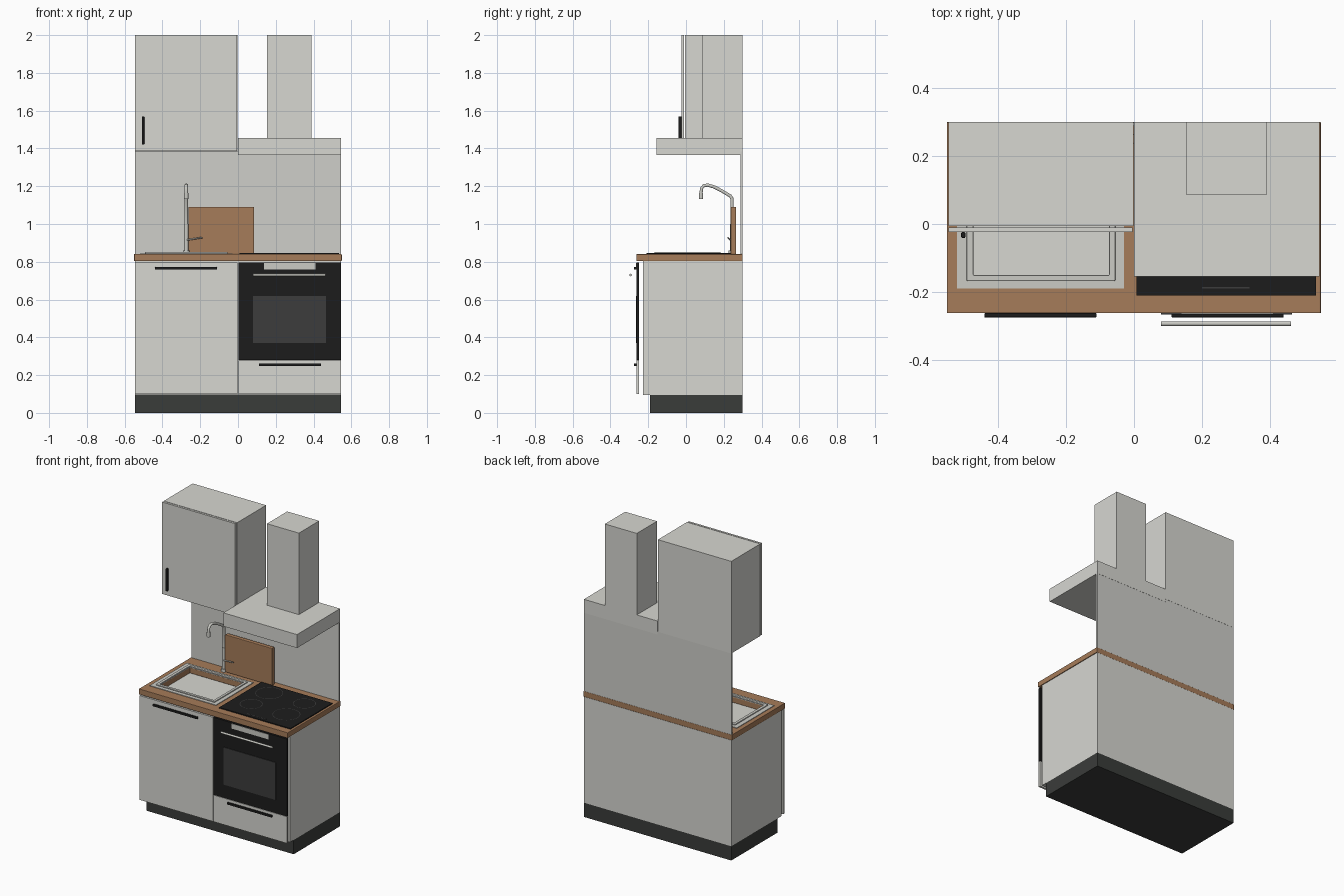
import bpy, bmesh, math
from mathutils import Vector

if "Cube" in bpy.data.objects:
    bpy.data.objects.remove(bpy.data.objects["Cube"], do_unlink=True)


def material(name, r, g, b):
    m = bpy.data.materials.new(name)
    m.use_nodes = True
    m.diffuse_color = (r, g, b, 1)
    m.node_tree.nodes["Principled BSDF"].inputs["Base Color"].default_value = (r, g, b, 1)
    return m


WHITE = material("warm white", 0.68, 0.68, 0.64)
SPLASH = material("pale grey", 0.62, 0.62, 0.59)
WOOD = material("wood brown", 0.38, 0.2, 0.1)
BLACK = material("black", 0.012, 0.012, 0.012)
PLINTH = material("charcoal", 0.042, 0.045, 0.042)
GLASS = material("smoked glass", 0.045, 0.045, 0.045)
METAL = material("brushed metal", 0.6, 0.6, 0.56)


def finish(name, bm, mat, bevel=0.0, smooth=False):
    bmesh.ops.recalc_face_normals(bm, faces=bm.faces)
    me = bpy.data.meshes.new(name)
    bm.to_mesh(me)
    bm.free()
    me.materials.append(mat)
    ob = bpy.data.objects.new(name, me)
    bpy.context.collection.objects.link(ob)
    if bevel:
        mod = ob.modifiers.new("soft edges", 'BEVEL')
        mod.width = bevel
        mod.segments = 2
    if smooth:
        bpy.ops.object.select_all(action='DESELECT')
        ob.select_set(True)
        bpy.context.view_layer.objects.active = ob
        bpy.ops.object.shade_smooth_by_angle(angle=math.radians(40))
    return ob


def box(name, xs, ys, zs, mat, bevel=0.0):
    bm = bmesh.new()
    bmesh.ops.create_cube(bm, size=1)
    for v in bm.verts:
        v.co = Vector([(a + b) / 2 + c * (b - a) for c, (a, b) in zip(v.co, (xs, ys, zs))])
    return finish(name, bm, mat, bevel)


def frame(name, outer, inner, zs, mat, bevel=0.0):
    """Rectangular slab with a rectangular hole; rects are (x0, x1, y0, y1)."""
    bm = bmesh.new()
    loops = []
    for x0, x1, y0, y1 in (outer, inner):
        for z in zs:
            loops.append([bm.verts.new((x, y, z)) for x, y in
                          ((x0, y0), (x1, y0), (x1, y1), (x0, y1))])
    ob, ot, ib, it = loops
    for a, b in ((ob, ot), (ot, it), (it, ib), (ib, ob)):
        for i in range(4):
            j = (i + 1) % 4
            bm.faces.new((a[i], a[j], b[j], b[i]))
    return finish(name, bm, mat, bevel)


def rod(name, start, end, radius, mat, sides=16):
    a, b = Vector(start), Vector(end)
    bm = bmesh.new()
    bmesh.ops.create_cone(bm, cap_ends=True, segments=sides, radius1=radius,
                          radius2=radius, depth=(b - a).length)
    rot = (b - a).to_track_quat('Z', 'Y').to_matrix().to_4x4()
    bm.transform(rot)
    bmesh.ops.translate(bm, verts=bm.verts, vec=(a + b) / 2)
    return finish(name, bm, mat, smooth=True)


def tube(name, points, radius, mat):
    cu = bpy.data.curves.new(name, 'CURVE')
    cu.dimensions = '3D'
    cu.bevel_depth = radius
    cu.bevel_resolution = 3
    cu.use_fill_caps = True
    sp = cu.splines.new('POLY')
    sp.points.add(len(points) - 1)
    for p, co in zip(sp.points, points):
        p.co = (*co, 1)
    cu.materials.append(mat)
    ob = bpy.data.objects.new(name, cu)
    bpy.context.collection.objects.link(ob)


def ring(name, x, y, z, radius, width, mat, sides=40):
    bm = bmesh.new()
    loops = [[bm.verts.new((x + r * math.cos(i * math.tau / sides),
                            y + r * math.sin(i * math.tau / sides), z))
              for i in range(sides)] for r in (radius, radius - width)]
    for i in range(sides):
        j = (i + 1) % sides
        bm.faces.new((loops[0][i], loops[0][j], loops[1][j], loops[1][i]))
    finish(name, bm, mat)


W = 0.545          # half width of the units
BACK = 0.3
FRONT = (-0.262, -0.248)

# Base units
box("plinth", (-W, W), (-0.19, BACK), (0, 0.095), PLINTH)
box("base_carcass", (-W, W), (-0.228, BACK), (0.095, 0.804), WHITE)
box("sink_cabinet_door", (-W, -0.002), FRONT, (0.1, 0.797), WHITE)
box("drawer_front", (0.002, W), FRONT, (0.1, 0.278), WHITE)
for name, x0, x1, z in (("door_handle", -0.44, -0.11, 0.765),
                        ("drawer_handle", 0.11, 0.44, 0.255)):
    box(name, (x0, x1), (-0.275, -0.262), (z - 0.007, z + 0.007), BLACK, 0.003)

# Worktop with sink opening
HOLE = (-0.472, -0.073, -0.15, 0.165)
frame("worktop", (-0.55, 0.55, -0.262, BACK), HOLE, (0.804, 0.84), WOOD, 0.003)

# Oven
box("oven_front", (0.002, W), FRONT, (0.28, 0.797), BLACK)
box("oven_window", (0.08, 0.465), (-0.266, -0.262), (0.37, 0.62), GLASS)
box("oven_display", (0.138, 0.41), (-0.265, -0.262), (0.76, 0.793), METAL)
rod("oven_handle", (0.08, -0.293, 0.73), (0.462, -0.293, 0.73), 0.007, METAL)

# Sink plate and raised rim
frame("sink_plate", (-0.52, -0.03, -0.19, 0.205), HOLE, (0.84, 0.844), METAL)
frame("sink_rim", (-0.492, -0.055, -0.168, 0.183), HOLE, (0.844, 0.852), METAL, 0.003)

# Tap
TX, TY = -0.274, 0.243
rod("tap_base", (TX, TY, 0.84), (TX, TY, 0.86), 0.018, METAL)
rod("tap_body", (TX, TY, 0.86), (TX, TY, 1.0), 0.011, METAL)
spout = [(TY, 1.0), (TY, 1.135), (0.235, 1.148), (0.19, 1.175), (0.15, 1.196), (0.115, 1.206),
         (0.095, 1.203), (0.083, 1.19), (0.08, 1.17), (0.08, 1.145)]
tube("tap_spout", [(TX, y, z) for y, z in spout], 0.009, METAL)
rod("tap_nozzle", (TX, 0.08, 1.165), (TX, 0.08, 1.133), 0.011, METAL)
rod("tap_lever", (TX, 0.236, 0.915), (-0.19, 0.222, 0.928), 0.004, METAL)

# Chopping board
box("chopping_board", (-0.262, 0.085), (0.236, 0.265), (0.84, 1.09), WOOD, 0.004)

# Hob with cooking zones
box("hob", (0.008, 0.535), (-0.21, 0.235), (0.84, 0.846), BLACK)
for i, (x, y, r) in enumerate(((0.14, -0.06, 0.07), (0.14, 0.13, 0.085),
                               (0.4, -0.06, 0.085), (0.4, 0.13, 0.07))):
    ring(f"cooking_zone_{i + 1}", x, y, 0.8468, r, 0.004, GLASS)
box("hob_controls", (0.2, 0.34), (-0.19, -0.185), (0.846, 0.8468), GLASS)

# Splashback
box("splashback", (-W, W), (0.288, 0.299), (0.84, 1.384), SPLASH)

# Wall cabinet
box("wall_cabinet", (-W, -0.002), (-0.006, BACK), (1.384, 2.0), WHITE)
box("wall_cabinet_door", (-W, -0.005), (-0.024, -0.01), (1.386, 2.0), WHITE)
box("wall_cabinet_handle", (-0.508, -0.496), (-0.041, -0.024), (1.42, 1.57), BLACK, 0.003)

# Extractor hood and duct
box("hood", (0.0, W), (-0.155, BACK), (1.365, 1.455), WHITE)
box("hood_duct", (0.154, 0.39), (0.086, BACK), (1.455, 2.0), WHITE)
